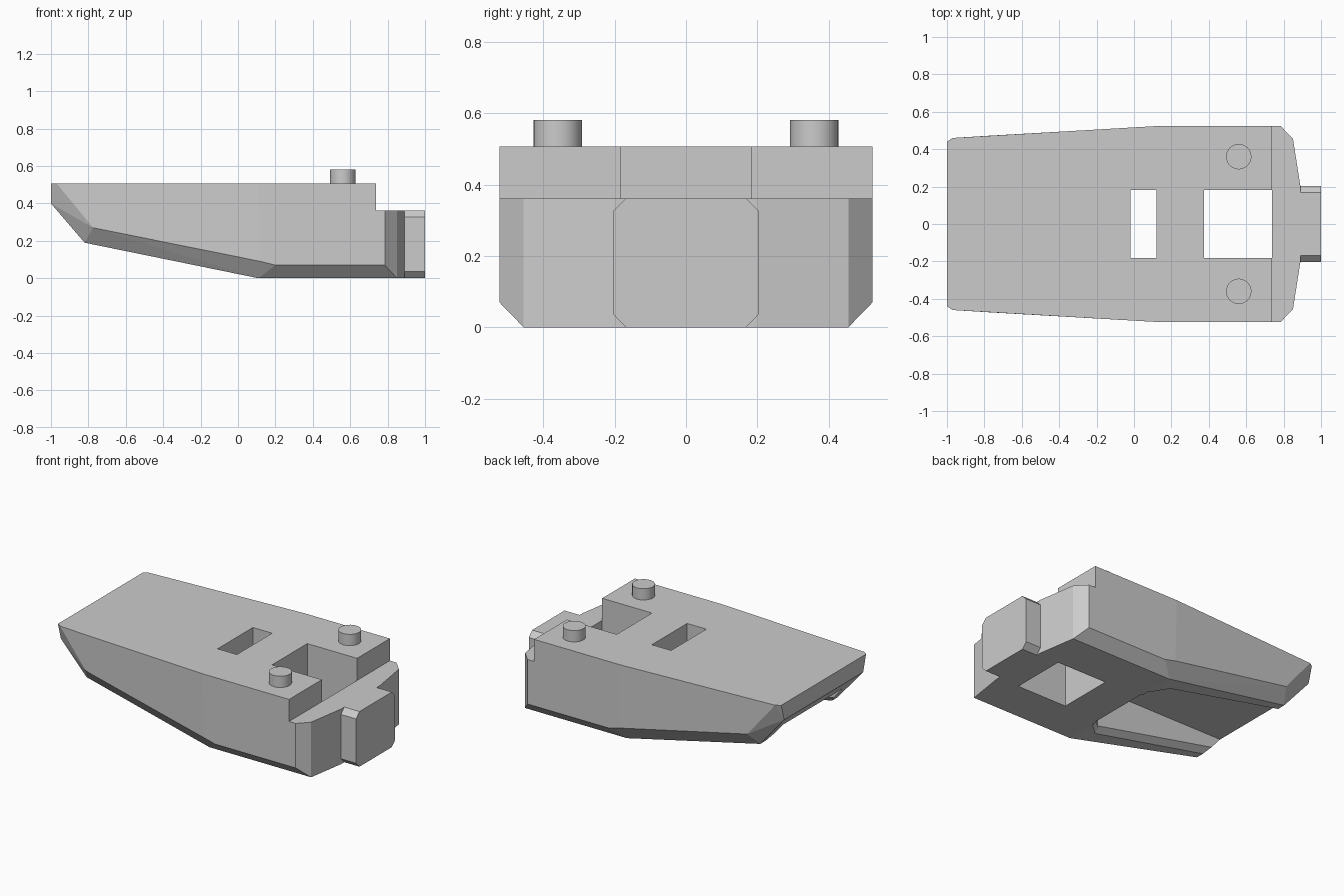
import bpy, bmesh, math

if "Cube" in bpy.data.objects:
    bpy.data.objects.remove(bpy.data.objects["Cube"])


def hull(name, points, cutter=False):
    """Convex solid through the points, with coplanar triangles merged."""
    bm = bmesh.new()
    for p in points:
        bm.verts.new(p)
    res = bmesh.ops.convex_hull(bm, input=bm.verts[:])
    loose = [v for v in bm.verts if not v.link_faces]
    bmesh.ops.delete(bm, geom=loose, context='VERTS')
    bmesh.ops.dissolve_limit(bm, angle_limit=math.radians(1.5),
                             verts=bm.verts[:], edges=bm.edges[:])
    bmesh.ops.recalc_face_normals(bm, faces=bm.faces[:])
    me = bpy.data.meshes.new(name)
    bm.to_mesh(me)
    bm.free()
    ob = bpy.data.objects.new(name, me)
    bpy.context.collection.objects.link(ob)
    if cutter:
        ob.hide_render = True
        ob.hide_set(True)
    return ob


def both_sides(points):
    return [(x, s * y, z) for x, y, z in points for s in (-1, 1)]


def box_points(x0, x1, half_y, z0, z1):
    return both_sides([(x, half_y, z) for x in (x0, x1) for z in (z0, z1)])


def cut(target, tool):
    m = target.modifiers.new(tool.name, 'BOOLEAN')
    m.operation = 'DIFFERENCE'
    m.solver = 'EXACT'
    m.object = tool


# Main wedge-shaped body: sloped nose, chamfered lower edges, tapered rear
body = hull("body", both_sides([
    (-1, .44, .507), (-.97, .46, .507), (-1, .41, .40),
    (-.775, .472, .27), (-.82, .40, .19),
    (.11, .455, 0), (.85, .455, 0), (.89, .2, 0),
    (.12, .523, .09), (.2, .523, .07), (.785, .523, .07),
    (.11, .523, .507), (.785, .523, .507), (.85, .455, .507), (.89, .2, .507),
]))

# Rear step, square well and slot, all cut from the top
cut(body, hull("rear_step_cutter", box_points(.737, 1.2, .8, .362, .8), True))
cut(body, hull("well_cutter", box_points(.375, .737, .183, -.2, .8), True))
cut(body, hull("slot_cutter", box_points(-.02, .12, .183, -.2, .8), True))

# Underside recess, open at the nose
outline = [(.12, .21), (.02, .31), (-1.2, .31)]
cut(body, hull("recess_cutter", both_sides(
    [(x, y, z) for x, y in outline for z in (-.2, .31)]), True))


# Flared lip of the recess, following the sloped underside
def slope(x):
    return (.11 - x) * .19 / .93


cut(body, hull("recess_lip_cutter", both_sides(
    [(x, y - d, slope(x) + d) for x, y in [(.11, .25), (.01, .345), (-1.2, .345)]
     for d in (-.035, .035)]), True))

# Rear tongue with chamfered long edges
hull("rear_tongue", both_sides(
    [(x, y, z) for x in (.888, 1)
     for y, z in [(.168, 0), (.203, .036), (.203, .327), (.168, .362)]]))

# Locating pins on top
for side, y in (("front", -.36), ("back", .36)):
    bpy.ops.mesh.primitive_cylinder_add(vertices=24, radius=.068, depth=.083,
                                        location=(.56, y, .5395))
    bpy.context.object.name = side + "_pin"
    bpy.ops.object.shade_smooth_by_angle()
